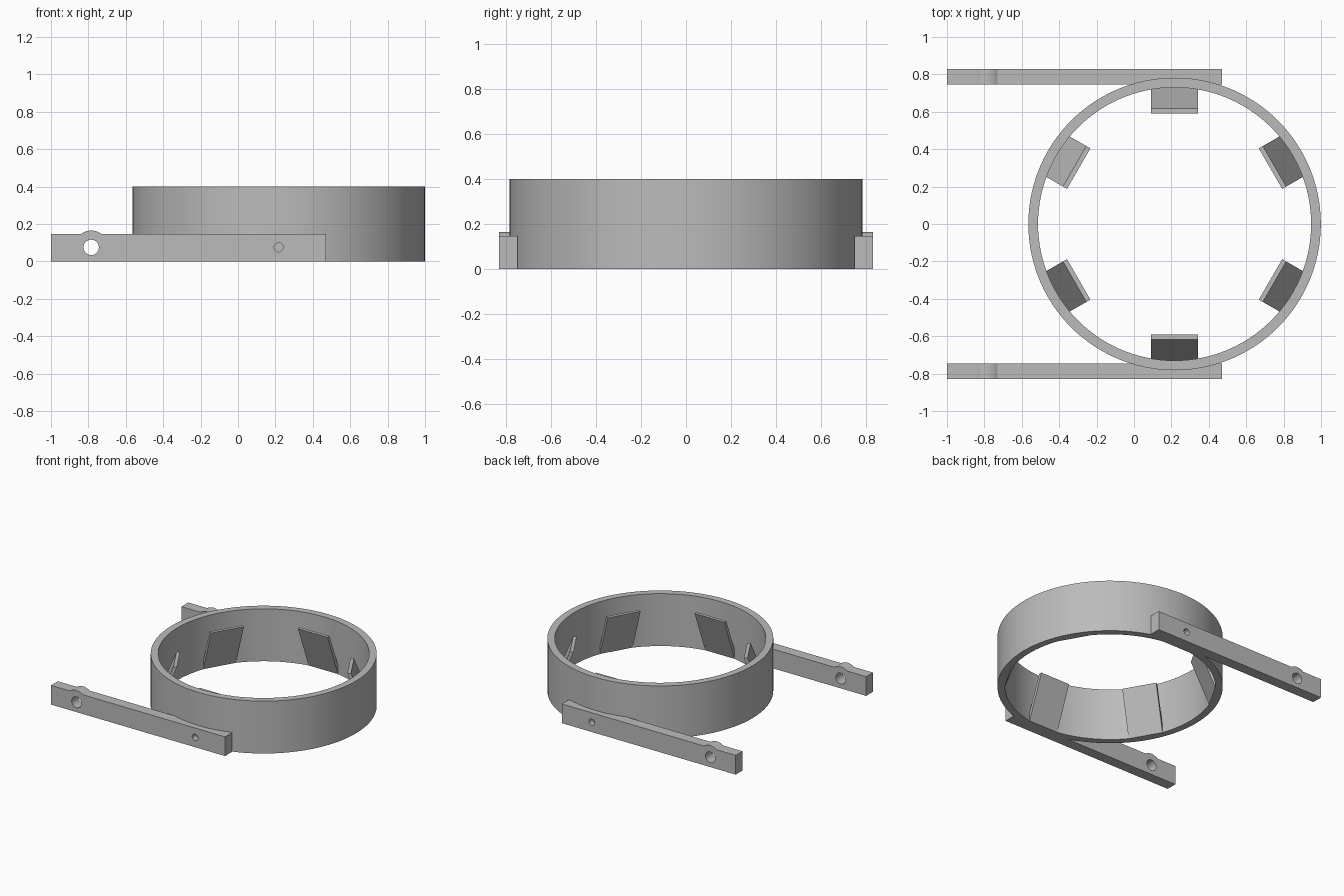
import bpy, bmesh, math
from mathutils import Matrix, Vector

cube = bpy.data.objects.get("Cube")
if cube:
    bpy.data.objects.remove(cube, do_unlink=True)

grey = bpy.data.materials.new("light grey plastic")
grey.use_nodes = True
colour = (0.5, 0.5, 0.5, 1)
grey.diffuse_color = colour
grey.node_tree.nodes["Principled BSDF"].inputs["Base Color"].default_value = colour

CENTRE_X = 0.217
INNER, OUTER, HEIGHT = 0.73, 0.782, 0.4
ARM_IN, ARM_OUT, ARM_TOP, HOLE_Z = 0.746, 0.828, 0.147, 0.075
PIVOT_X = -0.785


def finish(name, bm):
    """Turn a bmesh into a grey object with sharp edges kept."""
    bmesh.ops.recalc_face_normals(bm, faces=bm.faces)
    mesh = bpy.data.meshes.new(name)
    bm.to_mesh(mesh)
    bm.free()
    mesh.materials.append(grey)
    obj = bpy.data.objects.new(name, mesh)
    bpy.context.collection.objects.link(obj)
    return obj


def smooth(obj):
    bpy.ops.object.select_all(action="DESELECT")
    obj.select_set(True)
    bpy.context.view_layer.objects.active = obj
    bpy.ops.object.shade_smooth_by_angle(angle=math.radians(30))


def extruded(name, points, direction):
    """Extrude a flat polygon along a direction."""
    bm = bmesh.new()
    face = bm.faces.new([bm.verts.new(p) for p in points])
    result = bmesh.ops.extrude_face_region(bm, geom=[face], use_keep_orig=True)
    moved = [v for v in result["geom"] if isinstance(v, bmesh.types.BMVert)]
    bmesh.ops.translate(bm, verts=moved, vec=Vector(direction))
    return finish(name, bm)


def pin(name, x, radius, y, length):
    """Cylinder lying along y, used for cutting holes."""
    bm = bmesh.new()
    place = Matrix.Translation((x, y, HOLE_Z)) @ Matrix.Rotation(math.pi / 2, 4, "X")
    bmesh.ops.create_cone(bm, cap_ends=True, segments=48, radius1=radius,
                          radius2=radius, depth=length, matrix=place)
    return finish(name, bm)


# Ring: rectangular wall section spun round the vertical axis
bm = bmesh.new()
section = [(INNER, 0), (OUTER, 0), (OUTER, HEIGHT), (INNER, HEIGHT)]
verts = [bm.verts.new((r, 0, z)) for r, z in section]
edges = [bm.edges.new((verts[i], verts[(i + 1) % 4])) for i in range(4)]
bmesh.ops.spin(bm, geom=verts + edges, axis=(0, 0, 1), cent=(0, 0, 0),
               angle=math.tau, steps=120, use_merge=True)
bmesh.ops.remove_doubles(bm, verts=bm.verts, dist=0.0001)
bmesh.ops.translate(bm, verts=bm.verts, vec=(CENTRE_X, 0, 0))
smooth(finish("ring", bm))

# Six clips: thin plates rooted in the wall and leaning inwards at the top
clip_section = [(0.72, 0), (0.745, 0), (0.617, 0.33), (0.592, 0.33)]
for i in range(6):
    clip = extruded(f"clip_{i + 1}", [(r, -0.125, z) for r, z in clip_section], (0, 0.25, 0))
    clip.data.transform(Matrix.Translation((CENTRE_X, 0, 0))
                        @ Matrix.Rotation(math.radians(30 + 60 * i), 4, "Z"))

# Two arms: bars with a rounded boss on top and two cross holes
BOSS = 0.09
half = math.acos((ARM_TOP - HOLE_Z) / BOSS)
for side, name in ((-1, "front_arm"), (1, "back_arm")):
    outline = [(-1, 0), (0.47, 0), (0.47, ARM_TOP)]
    for i in range(17):
        a = half - 2 * half * i / 16
        outline.append((PIVOT_X + BOSS * math.sin(a), HOLE_Z + BOSS * math.cos(a)))
    outline.append((-1, ARM_TOP))
    arm = extruded(name, [(x, side * ARM_IN, z) for x, z in outline],
                   (0, side * (ARM_OUT - ARM_IN), 0))
    for x, radius in ((PIVOT_X, 0.041), (CENTRE_X, 0.024)):
        cutter = pin("hole_cutter", x, radius, side * 0.787, 0.3)
        cutter.hide_render = True
        mod = arm.modifiers.new("hole", "BOOLEAN")
        mod.operation = "DIFFERENCE"
        mod.solver = "EXACT"
        mod.object = cutter
        bpy.context.view_layer.objects.active = arm
        bpy.ops.object.modifier_apply(modifier=mod.name)
        bpy.data.objects.remove(cutter, do_unlink=True)
    smooth(arm)
